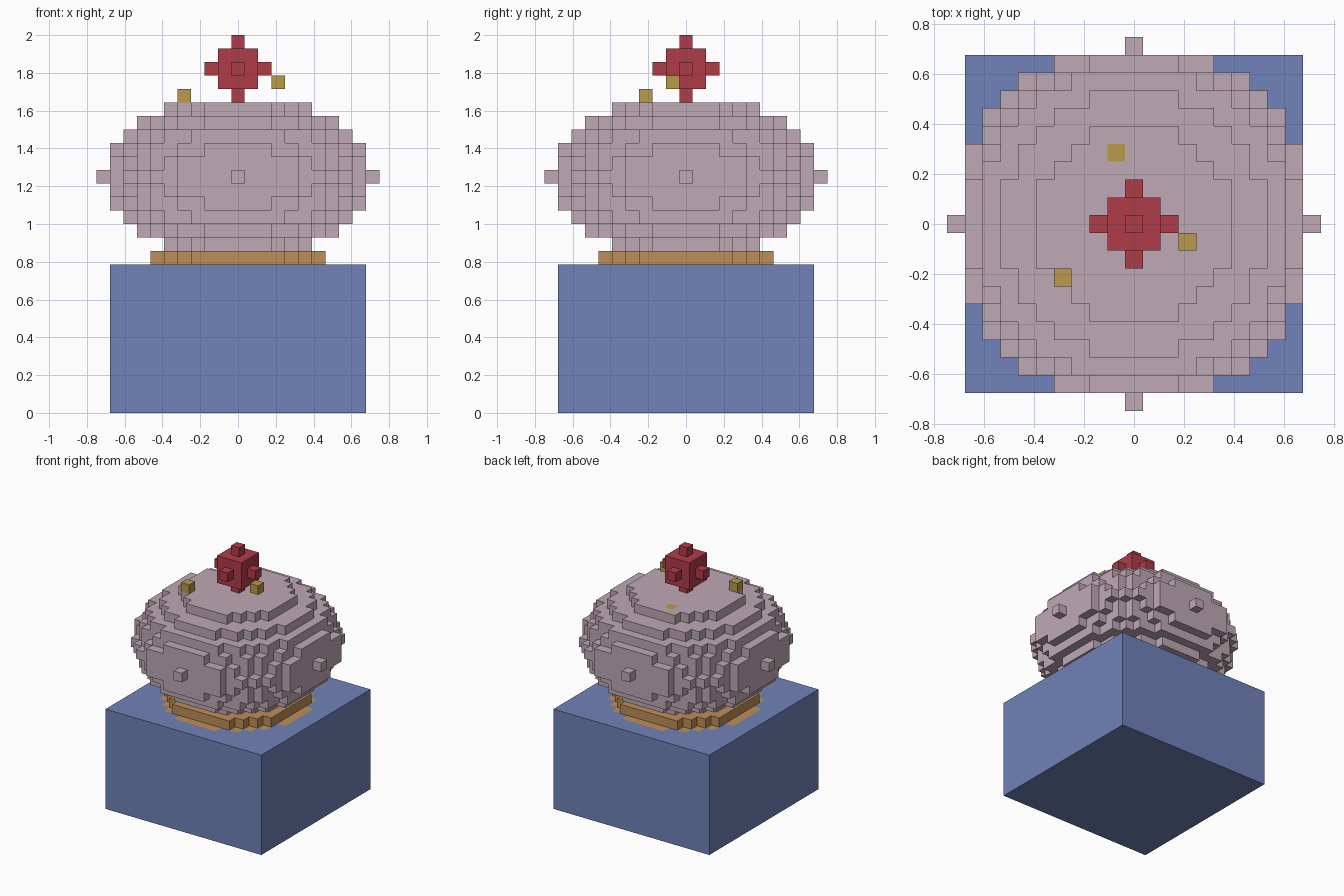
import bpy, bmesh
from mathutils import Vector

if "Cube" in bpy.data.objects:
    bpy.data.objects.remove(bpy.data.objects["Cube"], do_unlink=True)

V = 2 / 28  # edge length of one block


def material(name, rgb):
    lin = [((c / 255 + 0.055) / 1.055) ** 2.4 for c in rgb] + [1]
    m = bpy.data.materials.new(name)
    m.use_nodes = True
    m.diffuse_color = lin
    bsdf = m.node_tree.nodes["Principled BSDF"]
    bsdf.inputs["Base Color"].default_value = lin
    bsdf.inputs["Roughness"].default_value = 0.8
    return m


def ellipsoid(cz, r, h):
    """Blocks inside an ellipsoid of radius r and half height h."""
    return {(x, y, cz + z)
            for x in range(-r, r + 1) for y in range(-r, r + 1) for z in range(-h, h + 1)
            if (x * x + y * y) / (r * r) + z * z / (h * h) <= 1}


def disc(z, r2):
    """One flat layer of blocks with squared radius r2."""
    return {(x, y, z) for x in range(-9, 10) for y in range(-9, 10) if x * x + y * y <= r2}


# Cake layers: one flush with the wrapper top, one rising above it
cake = disc(10, 56) | disc(11, 45)
wrapper = {(x, y, z) for x in range(-9, 10) for y in range(-9, 10) for z in range(11)} - cake
cherry = ellipsoid(25, 2, 2)
sprinkles = {(-4, -3, 23), (3, -1, 24), (-1, 4, 22)}
frosting = ellipsoid(17, 10, 6) - cake - cherry - sprinkles

parts = [
    ("wrapper", wrapper, material("wrapper blue", (112, 130, 184))),
    ("cake", cake, material("cake brown", (190, 141, 90))),
    ("frosting", frosting, material("frosting pink", (191, 169, 181))),
    ("cherry", cherry, material("cherry red", (175, 60, 72))),
    ("sprinkles", sprinkles, material("sprinkle yellow", (186, 155, 75))),
]
solid = set().union(*(cells for _, cells, _ in parts))


def build_blocks(name, cells, mat):
    """Mesh of the block faces that do not touch another block."""
    bm = bmesh.new()
    verts = {}

    def corner(p):
        key = tuple(round(c * 2) for c in p)
        if key not in verts:
            verts[key] = bm.verts.new((p.x * V, p.y * V, (p.z + 0.5) * V))
        return verts[key]

    for cell in sorted(cells):
        centre = Vector(cell)
        for axis in range(3):
            for sign in (-1, 1):
                n = Vector((0, 0, 0))
                n[axis] = sign
                if tuple(int(c) for c in centre + n) in solid:
                    continue
                u = Vector((0, 0, 0))
                u[(axis + 1) % 3] = 0.5
                w = n.cross(u)
                mid = centre + n * 0.5
                bm.faces.new([corner(mid + d) for d in (-u - w, u - w, u + w, w - u)])
    mesh = bpy.data.meshes.new(name)
    bm.to_mesh(mesh)
    bm.free()
    mesh.materials.append(mat)
    bpy.context.collection.objects.link(bpy.data.objects.new(name, mesh))


for part in parts:
    build_blocks(*part)
